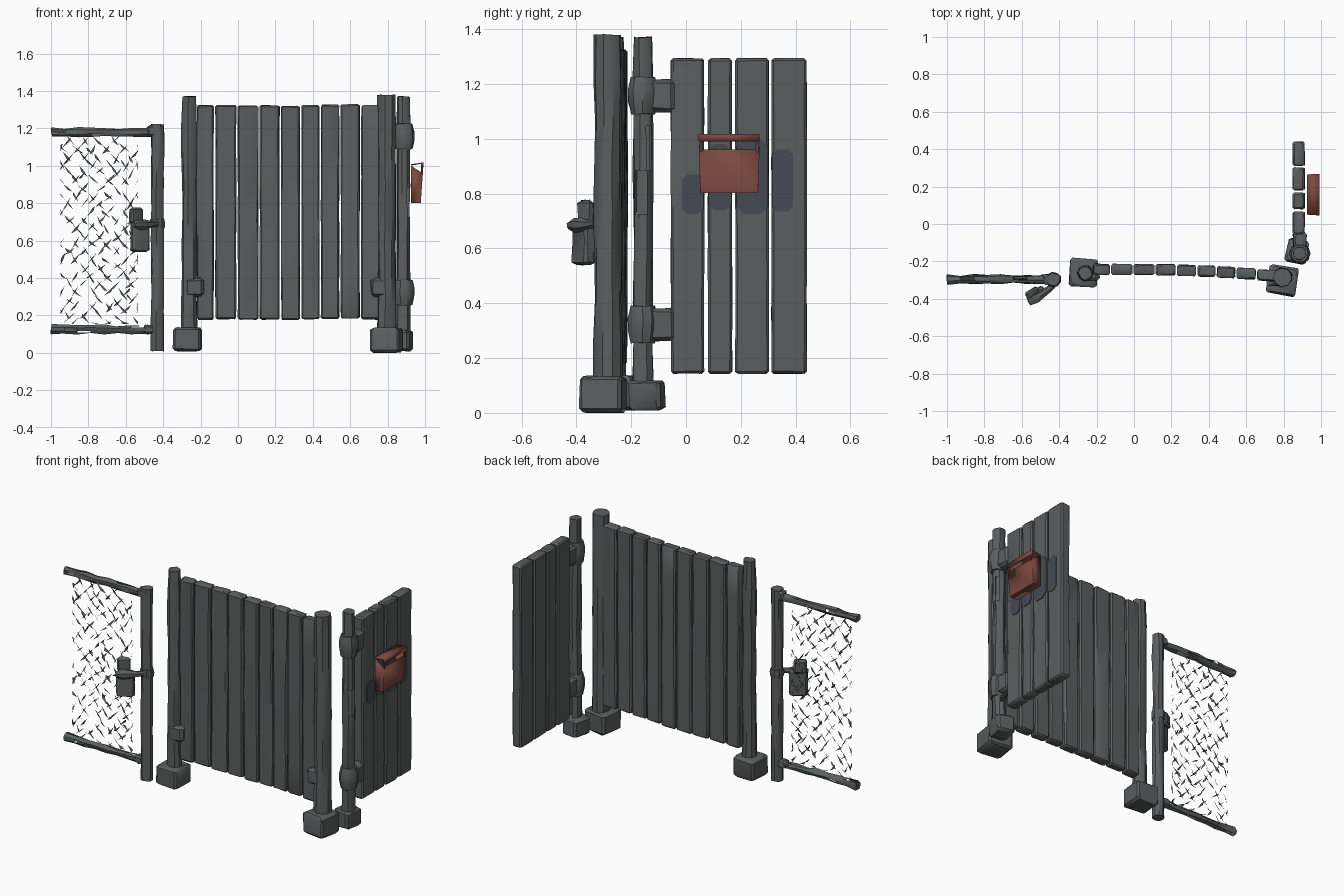
import bpy, bmesh, math, random
from mathutils import Vector, Matrix

if "Cube" in bpy.data.objects:
    bpy.data.objects.remove(bpy.data.objects["Cube"])

random.seed(7)

def material(name, r, g, b):
    m = bpy.data.materials.new(name)
    m.diffuse_color = (r, g, b, 1)
    m.use_nodes = True
    m.node_tree.nodes["Principled BSDF"].inputs["Base Color"].default_value = m.diffuse_color
    return m

GREY = material("weathered grey", 0.105, 0.114, 0.114)
RED = material("rust red", 0.20, 0.065, 0.05)
PATCH = material("dark blue grey", 0.058, 0.07, 0.09)

def finish(name, bm, mat, recalc=True):
    if recalc:
        bmesh.ops.recalc_face_normals(bm, faces=bm.faces)
    me = bpy.data.meshes.new(name)
    bm.to_mesh(me)
    bm.free()
    me.materials.append(mat)
    ob = bpy.data.objects.new(name, me)
    bpy.context.collection.objects.link(ob)
    bpy.ops.object.select_all(action='DESELECT')
    ob.select_set(True)
    bpy.context.view_layer.objects.active = ob
    bpy.ops.object.shade_smooth_by_angle(angle=math.radians(35))
    return ob

def loft(name, rings, mat=GREY, rough=0.0, torn=0.0):
    """Skin a list of equal-length rings, with optional dents and missing faces."""
    bm = bmesh.new()
    vs = [[bm.verts.new(Vector(p) + Vector([random.uniform(-rough, rough) for _ in range(3)]))
           for p in ring] for ring in rings]
    n = len(vs[0])
    for a, b in zip(vs, vs[1:]):
        for i in range(n):
            if random.random() >= torn:
                bm.faces.new((a[i], a[(i + 1) % n], b[(i + 1) % n], b[i]))
    bm.faces.new(vs[0][::-1])
    bm.faces.new(vs[-1])
    return finish(name, bm, mat)

def rounded_rect(w, d, c):
    w, d = w / 2, d / 2
    return [(w - c, -d), (w, -d + c), (w, d - c), (w - c, d),
            (-w + c, d), (-w, d - c), (-w, -d + c), (-w + c, -d)]

def block(name, centre, size, angle=0, chamfer=0.01, cuts=0, rough=0.0, mat=GREY):
    """Upright chamfered block, turned about z."""
    x, y, z0 = centre
    w, d, h = size
    rot = Matrix.Rotation(math.radians(angle), 3, 'Z')
    levels = [(0, chamfer)] + [(chamfer + (h - 2 * chamfer) * i / (cuts + 1), 0)
                               for i in range(cuts + 2)] + [(h, chamfer)]
    rings = []
    for z, inset in levels:
        sec = rounded_rect(w - 2 * inset, d - 2 * inset, chamfer)
        rings.append([rot @ Vector((px, py, 0)) + Vector((x, y, z0 + z)) for px, py in sec])
    return loft(name, rings, mat, rough)

def pole(name, a, b, radii, sides=9, rough=0.003, torn=0.0):
    """Rough round pole from a to b."""
    a, b = Vector(a), Vector(b)
    q = (b - a).to_track_quat('Z', 'Y')
    rings = []
    for i, r in enumerate(radii):
        c = a.lerp(b, i / (len(radii) - 1))
        rings.append([c + q @ Vector((r * math.cos(t), r * math.sin(t), 0))
                      for t in (math.tau * k / sides for k in range(sides))])
    return loft(name, rings, GREY, rough, torn)

# long fence: planks follow a gently bending line
edges = [-0.225, -0.125, -0.005, 0.112, 0.226, 0.335, 0.44, 0.545, 0.655, 0.765]
for i, (x0, x1) in enumerate(zip(edges, edges[1:])):
    x = (x0 + x1) / 2
    y = -0.243 - 0.062 * max(0, x) ** 2
    block(f"fence_plank_{i+1}", (x, y, 0.18 + random.uniform(-.005, .005)),
          (x1 - x0 - 0.009, 0.058, 1.145), -5 * max(0, x), 0.008, 5, 0.002)

# long fence posts and footings
pole("fence_post_left", (-0.26, -0.262, 0.1), (-0.26, -0.262, 1.37),
     [0.044, 0.042, 0.04, 0.04, 0.04, 0.04, 0.041, 0.043, 0.036])
pole("fence_post_right", (0.795, -0.285, 0.1), (0.795, -0.285, 1.38),
     [0.054, 0.052, 0.05, 0.05, 0.052, 0.05, 0.05, 0.052, 0.05])
block("fence_footing_left", (-0.27, -0.26, 0.01), (0.15, 0.15, 0.125), -3, 0.012, 0, 0.003)
block("fence_footing_right", (0.795, -0.302, 0.003), (0.158, 0.155, 0.13), -9, 0.012, 0, 0.003)
for x, y, z in ((-0.235, -0.27, 0.3), (0.76, -0.295, 0.3)):
    block("fence_bracket", (x, y, z), (0.10, 0.07, 0.1), 0, 0.015, 0, 0.004)

# side gate: planks, post, footing and hinge bands
for i, (y0, y1) in enumerate(((-0.055, 0.066), (0.08, 0.168), (0.18, 0.302), (0.312, 0.44))):
    block(f"side_plank_{i+1}", (0.88, (y0 + y1) / 2, 0.143), (0.062, y1 - y0, 1.15),
          0, 0.008, 5, 0.0015)
pole("side_post", (0.885, -0.157, 0.08), (0.885, -0.157, 1.37),
     [0.04, 0.038, 0.037, 0.036, 0.036, 0.037, 0.036, 0.037, 0.036], torn=0.05)
block("side_footing", (0.872, -0.146, 0.01), (0.112, 0.125, 0.11), -12, 0.012, 0, 0.003)
for z in (0.255, 1.09):
    pole("hinge_band", (0.886, -0.158, z), (0.886, -0.158, z + 0.135),
         [0.046, 0.056, 0.057, 0.046], 10, 0.002)
    block("hinge_arm", (0.886, -0.09, z + 0.008), (0.07, 0.1, 0.118), 0, 0.014, 0, 0.003)

# painted dark stains on the outside of the side gate
def stain(y0, y1, z0, z1):
    c = 0.25 * min(y1 - y0, z1 - z0)
    sec = rounded_rect(y1 - y0, z1 - z0, c)
    ym, zm = (y0 + y1) / 2, (z0 + z1) / 2
    loft("stain", [[(x, ym + p, zm + q) for p, q in sec] for x in (0.909, 0.9145)], PATCH)
for s in ((-0.015, 0.064, 0.725, 0.87), (0.082, 0.166, 0.74, 0.98),
          (0.184, 0.3, 0.725, 1.0), (0.314, 0.39, 0.735, 0.96)):
    stain(*s)

# red letter box: open-topped tapered tray with a raised lid frame
def shell(name, corners, quads):
    bm = bmesh.new()
    v = [bm.verts.new(c) for c in corners]
    for q in quads:
        bm.faces.new([v[i] for i in q])
    ob = finish(name, bm, RED)
    mod = ob.modifiers.new("thickness", 'SOLIDIFY')
    mod.thickness = 0.008
    mod.offset = 0
shell("letter_box_tray",
      [(0.925, 0.055, 0.805), (0.925, 0.26, 0.805), (0.975, 0.26, 0.805), (0.975, 0.055, 0.805),
       (0.925, 0.055, 1.0), (0.925, 0.26, 1.0), (0.986, 0.265, 0.96), (0.986, 0.05, 0.96)],
      [(0, 1, 2, 3), (2, 3, 7, 6), (0, 3, 7, 4), (1, 2, 6, 5)])
shell("letter_box_lid",
      [(0.925, 0.05, 1.005), (0.925, 0.265, 1.005), (0.988, 0.268, 1.015), (0.988, 0.046, 1.015),
       (0.988, 0.268, 0.99), (0.988, 0.046, 0.99)],
      [(0, 1, 2, 3), (3, 2, 4, 5)])
for y in (0.055, 0.26):
    block("letter_box_upright", (0.984, y, 0.95), (0.009, 0.012, 0.065), 0, 0.002, mat=RED)

# wire gate: post and rough rails
pole("wire_post", (-0.43, -0.297, 0.01), (-0.43, -0.297, 1.22),
     [0.036, 0.036, 0.034, 0.034, 0.035, 0.034, 0.034, 0.036, 0.036])
for z, dz in ((0.115, 0.01), (1.172, 0.008)):
    pole("wire_rail", (-0.998, -0.296, z + dz), (-0.43, -0.296, z + dz),
         [0.028, 0.022, 0.026, 0.021, 0.024, 0.02, 0.024, 0.022, 0.026], 7, 0.005, 0.12)
block("rail_joint", (-0.455, -0.297, 1.16), (0.06, 0.055, 0.055), 0, 0.01, 0, 0.003)
block("rail_joint", (-0.475, -0.297, 0.10), (0.06, 0.05, 0.05), 0, 0.01, 0, 0.003)

# torn wire netting: diamond lattice made of broken tapered shards
bm = bmesh.new()
X0, X1, Z0, Z1, CELL = -0.95, -0.535, 0.155, 1.165, 0.085
for i in range(int((X1 - X0) / CELL * 2) + 2):
    for j in range(int((Z1 - Z0) / CELL) + 1):
        for s in (-1, 1):
            if random.random() < 0.22:
                continue
            cx = X0 + (i * 0.5) * CELL + random.uniform(-.012, .012)
            cz = Z0 + (j + 0.5 * (i % 2)) * CELL + random.uniform(-.012, .012)
            ang = s * math.radians(random.uniform(35, 62))
            d = Vector((math.cos(ang), 0, math.sin(ang)))
            n = Vector((-d.z, 0, d.x))
            half, w = random.uniform(0.025, 0.042), random.uniform(0.004, 0.011)
            c = Vector((cx, -0.297, cz))
            k = random.uniform(-0.6, 0.6)
            pts = [c - d * half, c + d * half * k - n * w, c + d * half, c + d * half * k + n * w * 0.3]
            vs = []
            for p in pts:
                p.x = min(max(p.x, X0), X1)
                p.z = min(max(p.z, Z0), Z1)
                p.y += random.uniform(-.008, .008)
                vs.append(bm.verts.new(p))
            bm.faces.new(vs)
finish("wire_netting", bm, GREY, recalc=False)

# lock on the wire gate: tilted case, latch and lever
block("lock_case", (-0.525, -0.375, 0.54), (0.105, 0.045, 0.16), 32, 0.01, 1, 0.003)
block("lock_top", (-0.545, -0.365, 0.69), (0.075, 0.035, 0.085), 32, 0.01, 0, 0.003)
pole("lock_lever", (-0.56, -0.425, 0.685), (-0.43, -0.33, 0.69), [0.014, 0.028, 0.026, 0.018, 0.015], 7)
pole("lock_band", (-0.43, -0.297, 0.665), (-0.43, -0.297, 0.715), [0.038, 0.042, 0.038], 9, 0.002)
